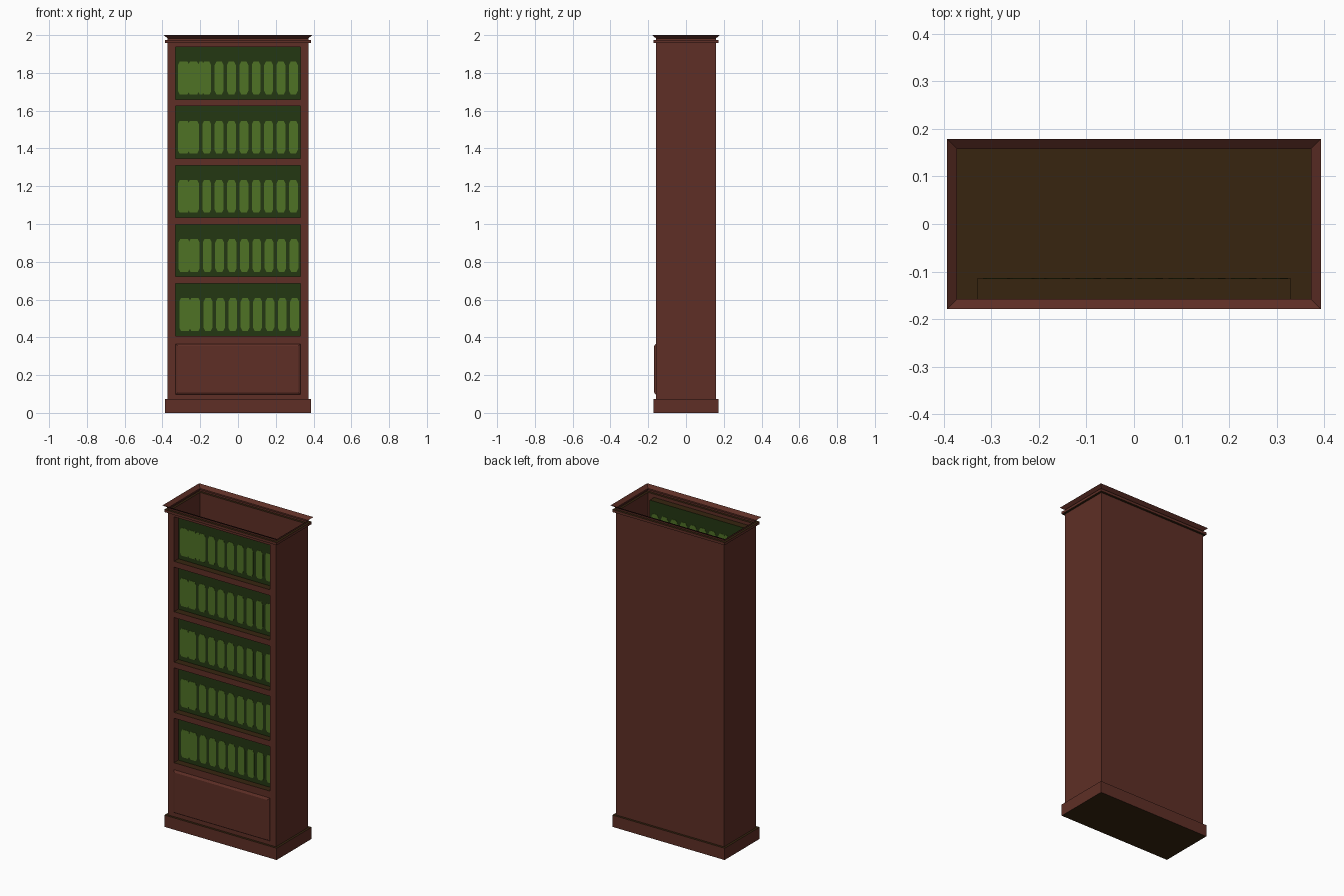
import bpy, bmesh

if "Cube" in bpy.data.objects:
    bpy.data.objects.remove(bpy.data.objects["Cube"])

def mat(name, r, g, b):
    m = bpy.data.materials.new(name)
    m.diffuse_color = (r, g, b, 1)
    m.use_nodes = True
    m.node_tree.nodes["Principled BSDF"].inputs["Base Color"].default_value = m.diffuse_color
    return m

WOOD = mat("red brown wood", 0.112, 0.028, 0.019)
EDGE = mat("dark olive wood", 0.038, 0.0185, 0.005)
BACK = mat("dark green backing", 0.0175, 0.038, 0.006)
BOOK = mat("green books", 0.078, 0.168, 0.0185)

HX, HY = 0.372, 0.158          # half width and half depth of the case
OX = 0.33                      # half width of the openings
RECESS = -0.115                # y of the shelf backing
ROWS = [0.408 + 0.313 * i for i in range(5)]
ROW_H = 0.277
DZ0, DZ1 = 0.097, 0.365        # drawer bottom and top

def finish(name, bm, mats):
    # horizontal faces take the second colour, if there is one
    bm.normal_update()
    if len(mats) > 1:
        for f in bm.faces:
            f.material_index = 1 if abs(f.normal.z) > 0.9 else 0
    me = bpy.data.meshes.new(name)
    bm.to_mesh(me)
    bm.free()
    for m in mats:
        me.materials.append(m)
    ob = bpy.data.objects.new(name, me)
    bpy.context.collection.objects.link(ob)
    return ob

def quad(bm, *pts):
    bm.faces.new([bm.verts.new(p) for p in pts])

def loft(name, profile, cap=False, skip_front=False):
    # rectangular rings: offset outward from the case and height
    bm = bmesh.new()
    rings = []
    for d, z in profile:
        x, y = HX + d, HY + d
        rings.append([bm.verts.new(p) for p in
                      ((-x, -y, z), (x, -y, z), (x, y, z), (-x, y, z))])
    for a, b in zip(rings, rings[1:]):
        for i in range(1 if skip_front else 0, 4):
            j = (i + 1) % 4
            bm.faces.new((a[i], a[j], b[j], b[i]))
    if cap:
        bm.faces.new(rings[0][::-1])
    return finish(name, bm, [WOOD, EDGE])

# plinth, case walls and open flared cornice
loft("plinth", [(0.014, 0), (0.014, 0.073), (0, 0.073)], cap=True)
loft("case_walls", [(0, 0.073), (0, 1.957)], skip_front=True)
loft("cornice", [(0, 1.957), (0.014, 1.957), (0.014, 1.973), (0, 1.973),
                 (0, 1.982), (0.021, 2.0)])

# front frame: two stiles and the rails between the openings
bm = bmesh.new()
def front(x0, x1, z0, z1):
    quad(bm, (x0, -HY, z0), (x1, -HY, z0), (x1, -HY, z1), (x0, -HY, z1))
front(-HX, -OX, 0.073, 1.957)
front(OX, HX, 0.073, 1.957)
low = 0.073
for z in ROWS:
    front(-OX, OX, low, z)
    low = z + ROW_H
front(-OX, OX, low, 1.957)
finish("front_frame", bm, [WOOD])

# shelf recess linings
bm = bmesh.new()
for z in ROWS:
    t = z + ROW_H
    f, b = -HY, RECESS
    quad(bm, (-OX, f, z), (OX, f, z), (OX, b, z), (-OX, b, z))
    quad(bm, (-OX, f, t), (-OX, b, t), (OX, b, t), (OX, f, t))
    quad(bm, (-OX, f, z), (-OX, b, z), (-OX, b, t), (-OX, f, t))
    quad(bm, (OX, f, z), (OX, f, t), (OX, b, t), (OX, b, z))
finish("shelf_linings", bm, [WOOD, EDGE])

# green backing panels
bm = bmesh.new()
for z in ROWS:
    t = z + ROW_H
    quad(bm, (-OX, RECESS, z), (OX, RECESS, z), (OX, RECESS, t), (-OX, RECESS, t))
finish("shelf_backing", bm, [BACK])

# thin book plates with clipped corners, showing on both sides of the backing
def book(bm, x0, x1, z0, z1):
    c, h = 0.009, 0.018
    out = [(x0 + c, z0), (x1 - c, z0), (x1, z0 + h), (x1, z1 - h),
           (x1 - c, z1), (x0 + c, z1), (x0, z1 - h), (x0, z0 + h)]
    a = [bm.verts.new((x, RECESS - 0.0015, z)) for x, z in out]
    b = [bm.verts.new((x, RECESS + 0.0015, z)) for x, z in out]
    bm.faces.new(a)
    bm.faces.new(b[::-1])
    for i in range(8):
        j = (i + 1) % 8
        bm.faces.new((a[j], a[i], b[i], b[j]))

for n, z in enumerate(ROWS):
    bm = bmesh.new()
    s = (0.007, 0.003, 0.0, 0.0, 0.0)[n]
    z0, z1 = z + 0.026, z + 0.199
    # closely packed pair on the left
    book(bm, -0.318 + s, -0.258 + s, z0, z1)
    book(bm, -0.264 + s, -0.207 + s, z0, z1)
    if n == 4:
        book(bm, -0.212, -0.180, z0, z1)
    # evenly spaced row
    for i in range(8):
        x = -0.189 + s + 0.0655 * i
        book(bm, x, min(x + 0.047, 0.326), z0, z1)
    finish("books_row_%d" % (n + 1), bm, [BOOK])

# raised drawer front with bevelled edge
bm = bmesh.new()
def ring(inset, y):
    x, a, b = OX - inset, DZ0 + inset, DZ1 - inset
    return [bm.verts.new(p) for p in ((-x, y, a), (x, y, a), (x, y, b), (-x, y, b))]
rings = [ring(0, -HY), ring(0.002, -HY - 0.005), ring(0.011, -HY - 0.011)]
for a, b in zip(rings, rings[1:]):
    for i in range(4):
        j = (i + 1) % 4
        bm.faces.new((a[i], a[j], b[j], b[i]))
bm.faces.new(rings[-1])
finish("drawer_front", bm, [WOOD])
